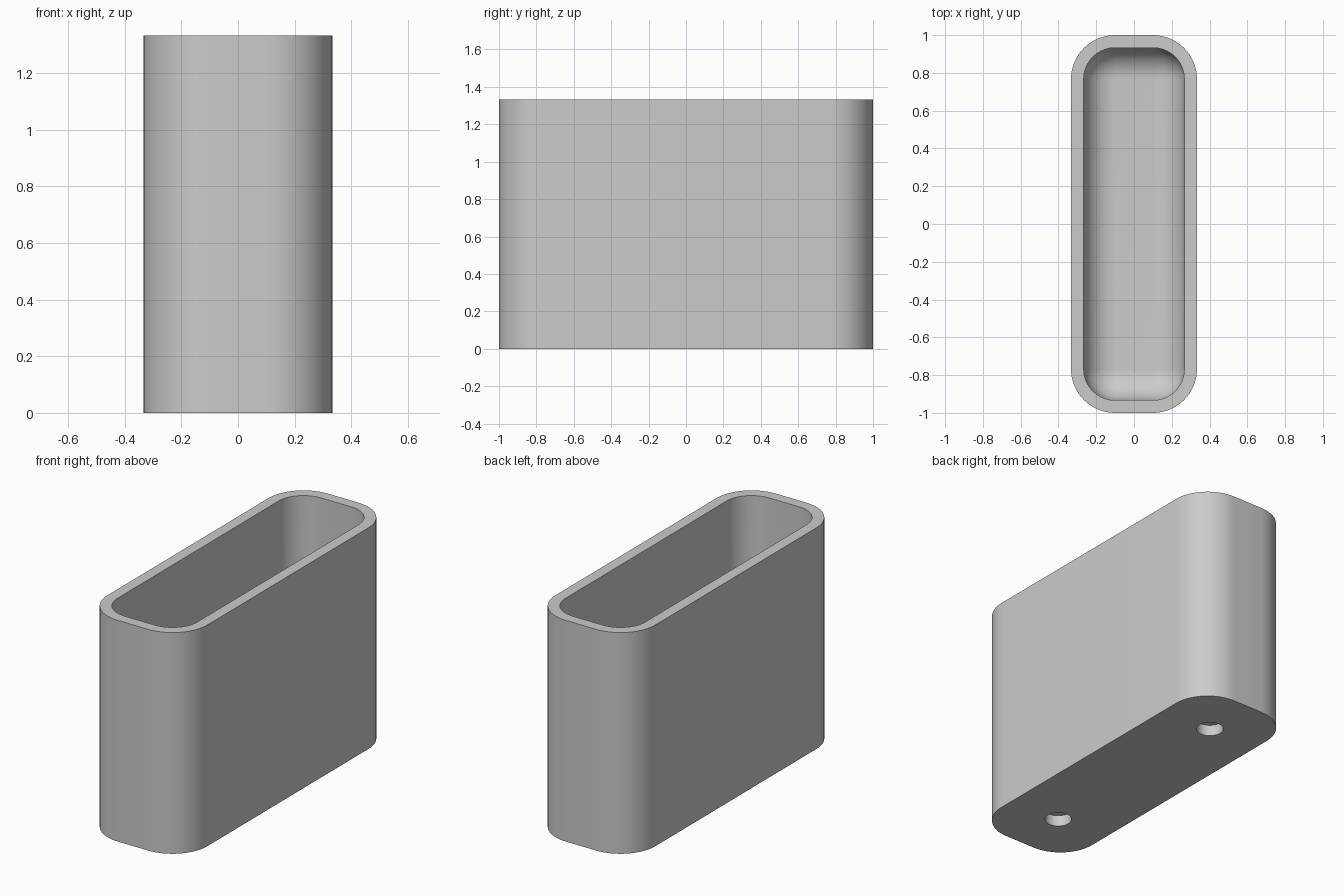
import bpy, bmesh
from math import sin, cos, pi

cube = bpy.data.objects.get("Cube")
if cube:
    bpy.data.objects.remove(cube, do_unlink=True)

WIDTH, LENGTH, HEIGHT = 0.667, 2.0, 1.333
WALL, FLOOR = 0.067, 0.133
OUTER_R = 0.233
INNER_R = OUTER_R - WALL
HOLE_R, HOLE_DEPTH, HOLE_Y = 0.075, 0.067, 0.667
ARC = 16

grey = bpy.data.materials.new("plain grey")
grey.use_nodes = True
colour = (0.6, 0.6, 0.6, 1)
grey.diffuse_color = colour
grey.node_tree.nodes["Principled BSDF"].inputs["Base Color"].default_value = colour


def ring(bm, radius, z):
    """Rounded rectangle around fixed corner centres."""
    cx, cy = WIDTH / 2 - OUTER_R, LENGTH / 2 - OUTER_R
    verts = []
    for q, (sx, sy) in enumerate([(1, 1), (-1, 1), (-1, -1), (1, -1)]):
        for i in range(ARC + 1):
            a = (q + i / ARC) * pi / 2
            verts.append(bm.verts.new((sx * cx + radius * cos(a),
                                       sy * cy + radius * sin(a), z)))
    return verts


# Shell section: outer wall, rim, inner wall, then the fillet down to the floor
section = [(OUTER_R, 0), (OUTER_R, HEIGHT), (INNER_R, HEIGHT)]
for i in range(ARC + 1):
    t = i / ARC * pi / 2
    section.append((INNER_R * cos(t), FLOOR + INNER_R * (1 - sin(t))))

bm = bmesh.new()
rings = [ring(bm, r, z) for r, z in section]
for low, high in zip(rings, rings[1:]):
    n = len(low)
    for i in range(n):
        j = (i + 1) % n
        bm.faces.new((low[i], low[j], high[j], high[i]))
bm.faces.new(rings[0][::-1])
bm.faces.new(rings[-1])
bmesh.ops.remove_doubles(bm, verts=bm.verts, dist=0.0001)
bmesh.ops.recalc_face_normals(bm, faces=bm.faces)
mesh = bpy.data.meshes.new("holder_body")
bm.to_mesh(mesh)
bm.free()
body = bpy.data.objects.new("holder_body", mesh)
bpy.context.collection.objects.link(body)
mesh.materials.append(grey)

# Two blind round holes in the underside
for side in (-1, 1):
    bpy.ops.mesh.primitive_cylinder_add(vertices=48, radius=HOLE_R, depth=2 * HOLE_DEPTH,
                                        location=(0, side * HOLE_Y, 0))
    cutter = bpy.context.object
    cutter.name = "hole_cutter"
    cutter.hide_render = True
    cutter.data.materials.append(grey)
    bpy.ops.object.select_all(action="DESELECT")
    body.select_set(True)
    bpy.context.view_layer.objects.active = body
    mod = body.modifiers.new("hole", "BOOLEAN")
    mod.operation = "DIFFERENCE"
    mod.solver = "EXACT"
    mod.object = cutter
    bpy.ops.object.modifier_apply(modifier=mod.name)
    bpy.data.objects.remove(cutter, do_unlink=True)

bpy.ops.object.shade_smooth_by_angle(angle=pi / 6)
